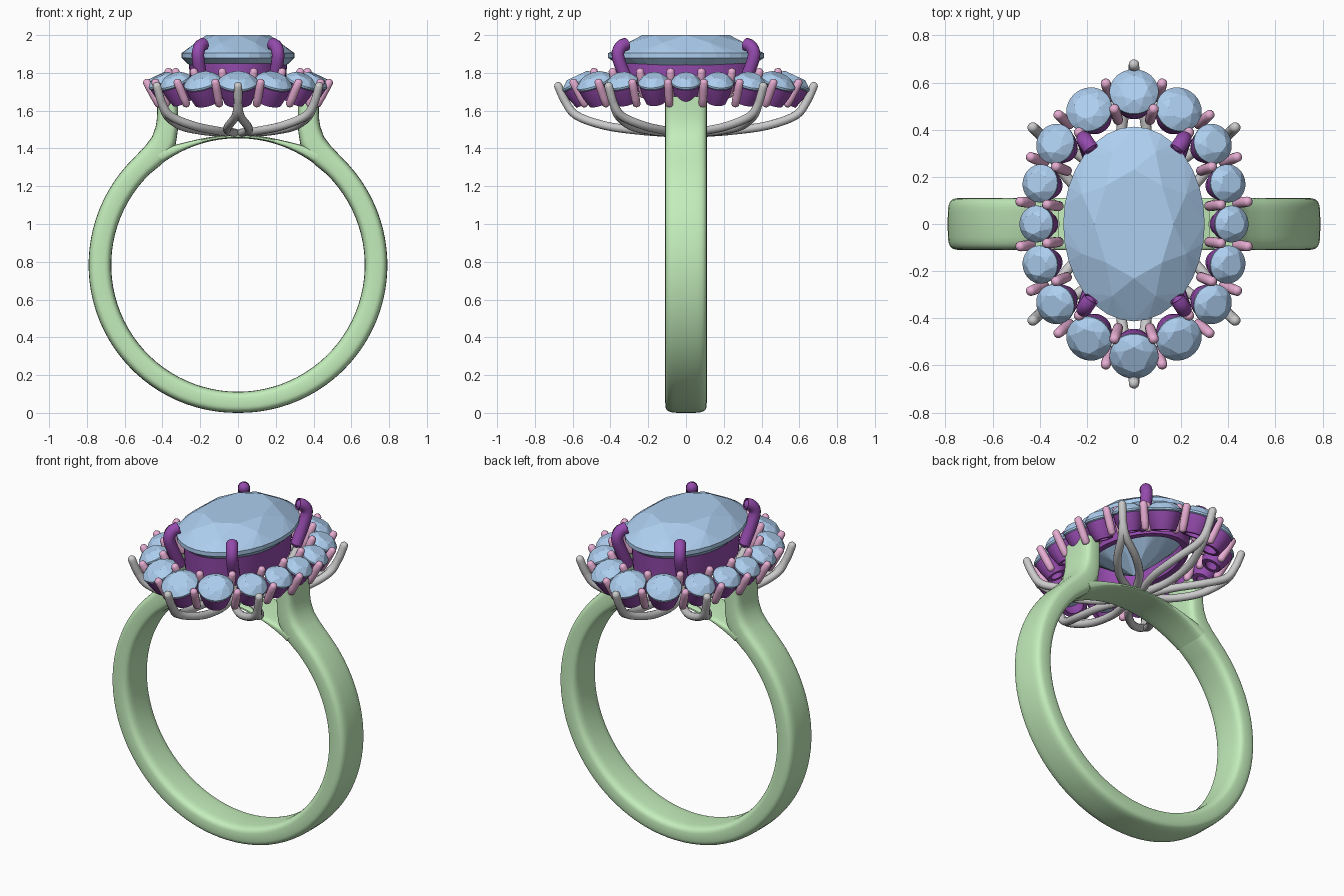
import bpy, bmesh
from math import sin, cos, pi, radians, copysign
from mathutils import Vector, Matrix

if "Cube" in bpy.data.objects:
    bpy.data.objects.remove(bpy.data.objects["Cube"])


def material(name, rgb):
    m = bpy.data.materials.new(name)
    m.diffuse_color = (*rgb, 1)
    m.use_nodes = True
    m.node_tree.nodes["Principled BSDF"].inputs["Base Color"].default_value = m.diffuse_color
    return m


BLUE = material("gem_blue", (0.42, 0.62, 0.87))
PURPLE = material("setting_purple", (0.30, 0.07, 0.42))
PINK = material("bead_pink", (0.80, 0.42, 0.65))
GREEN = material("band_green", (0.55, 0.85, 0.50))


def finish(bm, name, mat=None, smooth=True):
    bmesh.ops.recalc_face_normals(bm, faces=bm.faces)
    me = bpy.data.meshes.new(name)
    bm.to_mesh(me)
    bm.free()
    ob = bpy.data.objects.new(name, me)
    bpy.context.collection.objects.link(ob)
    if mat:
        me.materials.append(mat)
    if smooth:
        bpy.ops.object.select_all(action='DESELECT')
        ob.select_set(True)
        bpy.context.view_layer.objects.active = ob
        bpy.ops.object.shade_smooth_by_angle(angle=radians(40))
    return ob


def bridge_rings(bm, rings, closed=False, caps=True):
    """Skin a list of equally sized point rings."""
    vs = [[bm.verts.new(p) for p in r] for r in rings]
    n = len(vs[0])
    pairs = list(zip(vs, vs[1:])) + ([(vs[-1], vs[0])] if closed else [])
    for a, b in pairs:
        for i in range(n):
            j = (i + 1) % n
            bm.faces.new((a[i], a[j], b[j], b[i]))
    if caps and not closed:
        bm.faces.new(vs[0])
        bm.faces.new(vs[-1])


def oval_wall(bm, rx, ry, profile, mat=Matrix(), n=40):
    """Open oval collar from a closed (radius offset, height) profile."""
    rings = [[mat @ Vector(((rx + d) * cos(2 * pi * i / n), (ry + d) * sin(2 * pi * i / n), h))
              for i in range(n)] for d, h in profile]
    bridge_rings(bm, rings, closed=True)


def tube(bm, pts, r, n=12, steps=6):
    """Round wire through the points, with domed ends."""
    pts = [Vector(p) for p in pts]
    ext = [2 * pts[0] - pts[1]] + pts + [2 * pts[-1] - pts[-2]]
    path = []
    for i in range(1, len(ext) - 2):
        a, b, c, d = ext[i - 1:i + 3]
        for s in range(steps):
            t = s / steps
            path.append(0.5 * (2 * b + (c - a) * t + (2 * a - 5 * b + 4 * c - d) * t * t
                               + (3 * b - a - 3 * c + d) * t ** 3))
    path.append(pts[-1])
    tans = [(path[min(i + 1, len(path) - 1)] - path[max(i - 1, 0)]).normalized()
            for i in range(len(path))]
    dome = [(0.25, 0.97), (0.7, 0.71), (0.93, 0.36)]
    st = [(path[0] - tans[0] * r * (h - 1), tans[0], r * k) for k, h in dome]
    st += [(p, t, r) for p, t in zip(path, tans)][1:-1]
    st += [(path[-1] + tans[-1] * r * (h - 1), tans[-1], r * k) for k, h in reversed(dome)]
    u = tans[0].orthogonal().normalized()
    rings = []
    for p, t, rad in st:
        u = (u - t * u.dot(t)).normalized()
        v = t.cross(u)
        rings.append([p + rad * (u * cos(2 * pi * i / n) + v * sin(2 * pi * i / n)) for i in range(n)])
    bridge_rings(bm, rings)


def gem(bm, rx, ry, girdle, crown, depth, mat):
    """Brilliant cut: table, stars, kites, girdle and pavilion."""
    def pt(k, ang, z):
        a = radians(ang)
        return bm.verts.new(mat @ Vector((rx * k * cos(a), ry * k * sin(a), z)))
    N, K = 32, range(8)
    T = [pt(0.56, 45 * k, crown) for k in K]
    M = [pt(0.80, 45 * k + 22.5, girdle + (crown - girdle) * 0.58) for k in K]
    G = [pt(1, 11.25 * j, girdle) for j in range(N)]
    H = [pt(1, 11.25 * j, -girdle) for j in range(N)]
    P = [pt(0.35, 45 * k + 22.5, -depth * 0.72) for k in K]
    C = pt(0, 0, -depth)
    f = bm.faces.new
    f(T)
    for k in K:
        q = (k + 1) % 8
        f((T[k], M[k], T[q]))
        f((T[k], M[k - 1], G[4 * k], M[k]))
        f((C, P[k], H[4 * k], P[k - 1]))
        for j in range(4 * k, 4 * k + 4):
            f((M[k], G[j], G[(j + 1) % N]))
            f((P[k], H[(j + 1) % N], H[j]))
    for j in range(N):
        i = (j + 1) % N
        f((G[j], H[j], H[i], G[i]))


# ---- finger band and the thin bridge below the head
CZ, RI = 0.783, 0.671


def band_loft(name, stations, n=32):
    bm = bmesh.new()
    rings = []
    for i, o in stations:
        i, o = Vector((i[0], 0, i[1])), Vector((o[0], 0, o[1]))
        mid, half = (i + o) / 2, (o - i) / 2
        ring = []
        for s in range(n):
            c, w = cos(2 * pi * s / n), sin(2 * pi * s / n)
            ring.append(mid + half * copysign(abs(c) ** 0.55, c)
                        + Vector((0, 0.11 * copysign(abs(w) ** 0.45, w), 0)))
        rings.append(ring)
    bridge_rings(bm, rings)
    finish(bm, name, GREEN)


def polar(deg, r):
    return (r * sin(radians(deg)), CZ - r * cos(radians(deg)))


right = [(polar(a, RI), polar(a, 0.783 + 0.008 * sin(radians(min(a, 90))))) for a in range(0, 139, 4)]
right += [((0.405, 1.315), (0.49, 1.415)), ((0.36, 1.36), (0.455, 1.462)),
          ((0.330, 1.42), (0.436, 1.515)), ((0.319, 1.49), (0.429, 1.56)),
          ((0.317, 1.58), (0.428, 1.61)), ((0.317, 1.675), (0.43, 1.675))]
left = [((-i[0], i[1]), (-o[0], o[1])) for i, o in right[:0:-1]]
band_loft("shank", left + right)
band_loft("bridge", [(polar(a, RI), polar(a, RI + 0.02 + 0.07 * (abs(a - 180) / 38) ** 3))
                     for a in range(144, 217, 3)])

# ---- centre stone, its basket and four claws
bm = bmesh.new()
gem(bm, 0.30, 0.413, 0.012, 0.108, 0.28, Matrix.Translation((0, 0, 1.892)))
finish(bm, "centre_stone", BLUE, smooth=False)

bm = bmesh.new()
oval_wall(bm, 0.26, 0.375, [(0, 1.85), (-0.01, 1.70), (-0.045, 1.70), (-0.035, 1.85)], n=64)
finish(bm, "centre_basket", PURPLE)

bm = bmesh.new()
for sx in (-1, 1):
    for sy in (-1, 1):
        tube(bm, [(sx * x, sy * y, z) for x, y, z in
                  ((0.185, 0.285, 1.70), (0.20, 0.33, 1.80), (0.212, 0.36, 1.89),
                   (0.202, 0.345, 1.938), (0.178, 0.31, 1.955))], 0.034)
finish(bm, "centre_claws", PURPLE)

# ---- halo: sixteen outward-leaning stones in open cups
quarter = [(0, 0.56, 0.104), (0.19, 0.485, 0.099), (0.333, 0.34, 0.086),
           (0.397, 0.172, 0.081), (0.413, 0, 0.078)]
halo = quarter + [(x, -y, r) for x, y, r in quarter[-2::-1]]
halo += [(-x, y, r) for x, y, r in halo[-2:0:-1]]
TILT = radians(25)
HZ = 1.75


def frame(x, y):
    """Outward-leaning axes at a point on the halo oval."""
    o = Vector((x / 0.413 ** 2, y / 0.56 ** 2, 0)).normalized()
    z = Vector((0, 0, 1))
    nrm = o * sin(TILT) + z * cos(TILT)
    u = o * cos(TILT) - z * sin(TILT)
    return u, nrm.cross(u), nrm


stones, cups, beads = bmesh.new(), bmesh.new(), bmesh.new()
for i, (x, y, r) in enumerate(halo):
    u, v, nrm = frame(x, y)
    m = Matrix((u, v, nrm)).transposed().to_4x4()
    m.translation = Vector((x, y, HZ))
    gem(stones, r, r, 0.005, 0.040, 0.075, m)
    oval_wall(cups, r, r, [(-0.004, -0.012), (-0.012, -0.06), (-0.03, -0.115),
                           (-0.052, -0.115), (-0.035, -0.06), (-0.022, -0.012)], m, 28)
    # inner and outer bead prongs in the gap to the next stone
    x2, y2, _ = halo[(i + 1) % len(halo)]
    mid = Vector(((x + x2) / 2, (y + y2) / 2, HZ))
    u, v, nrm = frame(mid.x, mid.y)
    for off, top in ((-0.058, 0.055), (0.072, 0.052)):
        p = mid + u * off
        tube(beads, [p - nrm * 0.115 - u * off * 0.15, p + nrm * top], 0.0225, 12, 3)
finish(stones, "halo_stones", BLUE, smooth=False)
finish(cups, "halo_cups", PURPLE)
finish(beads, "halo_bead_prongs", PINK)

# ---- six split wires forming leaf loops under the head
bm = bmesh.new()
tips = [(0, 0.685), (0, -0.685)] + [(sx * 0.435, sy * 0.415) for sx in (-1, 1) for sy in (-1, 1)]
path = [(1.0, 1.75, 0), (0.93, 1.645, 0), (0.84, 1.572, 0.012), (0.62, 1.52, 0.05),
        (0.36, 1.495, 0.055), (0.14, 1.483, 0.02), (0.03, 1.478, 0.004)]
for tx, ty in tips:
    t = Vector((tx, ty, 0))
    side = Vector((-ty, tx, 0)).normalized()
    for s in (-1, 1):
        tube(bm, [t * k + side * s * w + Vector((0, 0, z)) for k, z, w in path], 0.0225)
finish(bm, "leaf_wires")
